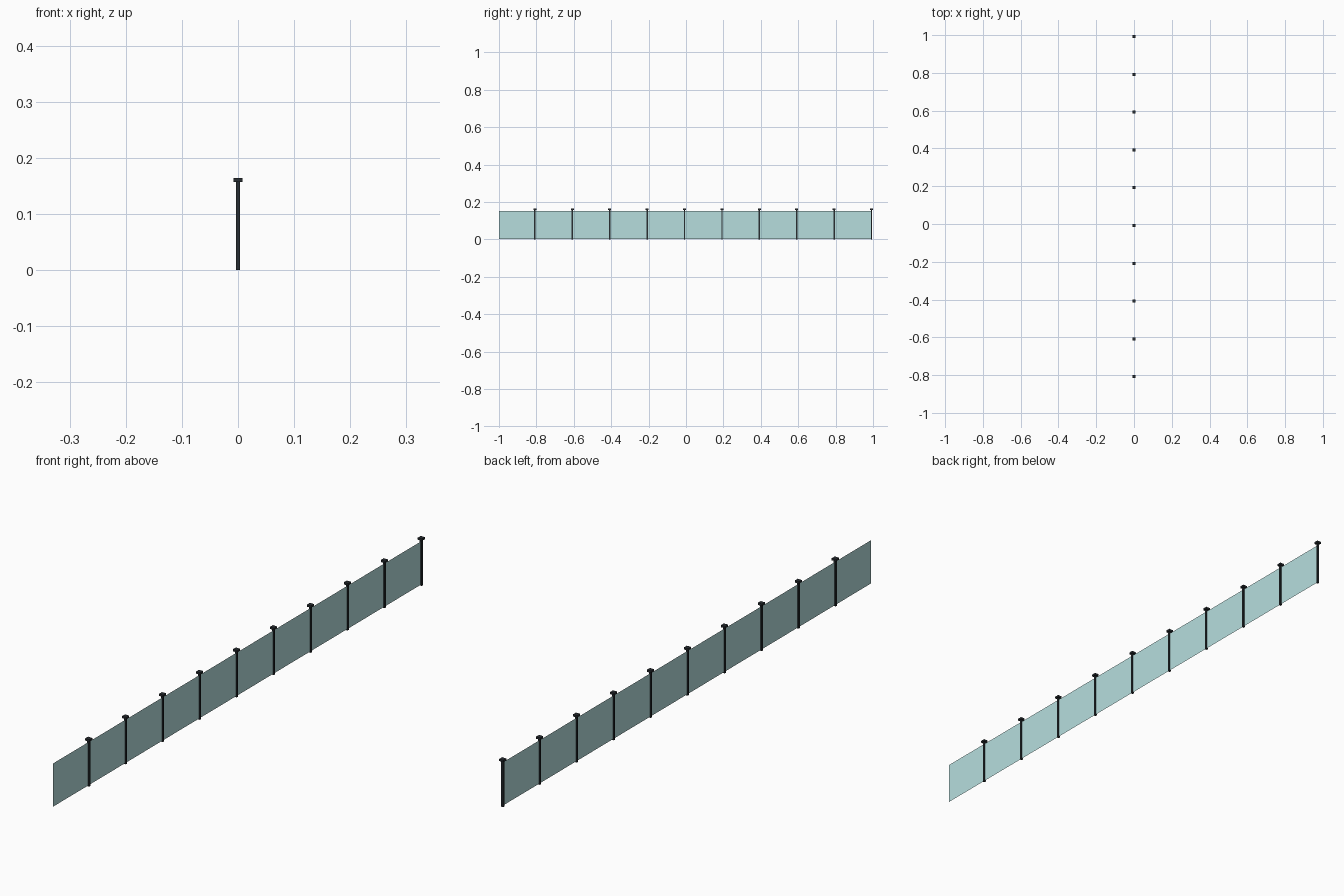
import bpy

if "Cube" in bpy.data.objects:
    bpy.data.objects.remove(bpy.data.objects["Cube"])

PITCH = 0.2          # distance between posts
POST = 0.007         # post thickness
CAP = 0.016          # cap width
HEIGHT = 0.164
FIRST = 1 - CAP / 2 - 9 * PITCH


def material(name, color):
    m = bpy.data.materials.new(name)
    m.diffuse_color = color
    m.use_nodes = True
    m.node_tree.nodes["Principled BSDF"].inputs["Base Color"].default_value = m.diffuse_color
    return m


dark = material("dark_metal", (0.02, 0.025, 0.03, 1))
glass = material("pale_glass", (0.47, 0.73, 0.73, 1))


def box(name, size, loc, mat):
    bpy.ops.mesh.primitive_cube_add(size=1, location=loc)
    o = bpy.context.object
    o.name = name
    o.scale = size
    bpy.ops.object.transform_apply(location=False, rotation=False, scale=True)
    o.data.materials.append(mat)
    return o


def pane(name, y0, y1, z0, z1, mat):
    me = bpy.data.meshes.new(name)
    me.from_pydata([(0, y0, z0), (0, y1, z0), (0, y1, z1), (0, y0, z1)], [], [(0, 1, 2, 3)])
    me.materials.append(mat)
    o = bpy.data.objects.new(name, me)
    bpy.context.collection.objects.link(o)


# Repeating bays: one thin glass sheet, then a capped post
for i in range(10):
    y = FIRST + i * PITCH
    start = -1 if i == 0 else y - PITCH + POST / 2
    pane(f"glass_panel_{i}", start, y - POST / 2, 0.003, 0.151, glass)
    box(f"post_{i}", (POST, POST, 0.157), (0, y, 0.0785), dark)
    box(f"post_cap_{i}", (CAP, CAP, HEIGHT - 0.157), (0, y, (HEIGHT + 0.157) / 2), dark)
